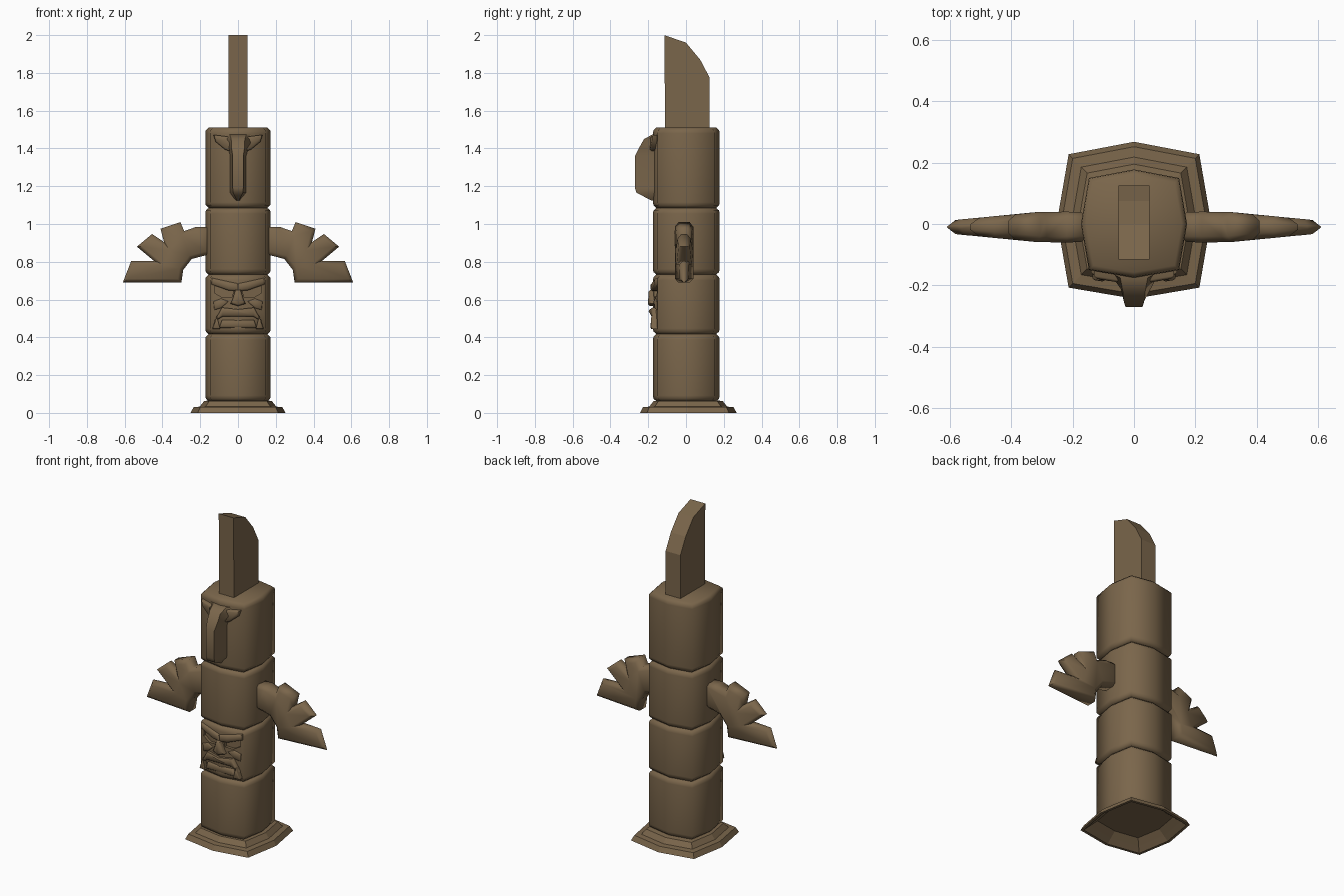
import bpy, bmesh, math

if "Cube" in bpy.data.objects:
    bpy.data.objects.remove(bpy.data.objects["Cube"])

wood = bpy.data.materials.new("brown wood")
wood.diffuse_color = (0.195, 0.132, 0.070, 1)
wood.use_nodes = True
wood.node_tree.nodes["Principled BSDF"].inputs["Base Color"].default_value = wood.diffuse_color

# squarish eight-sided outline shared by every pole section
HALF = [(0, -.175), (.147, -.15), (.173, 0), (.147, .15), (0, .178)]
SECTION = HALF + [(-x, y) for x, y in HALF[3:0:-1]]


def finish(name, bm, angle):
    bmesh.ops.recalc_face_normals(bm, faces=bm.faces)
    me = bpy.data.meshes.new(name)
    bm.to_mesh(me)
    bm.free()
    me.materials.append(wood)
    ob = bpy.data.objects.new(name, me)
    bpy.context.collection.objects.link(ob)
    bpy.ops.object.select_all(action='DESELECT')
    ob.select_set(True)
    bpy.context.view_layer.objects.active = ob
    if angle:
        bpy.ops.object.shade_smooth_by_angle(angle=math.radians(angle))
    return ob


def loft(name, rings, angle=0):
    """Skin a list of closed rings and cap both ends."""
    bm = bmesh.new()
    loops = [[bm.verts.new(p) for p in r] for r in rings]
    n = len(loops[0])
    for a, b in zip(loops, loops[1:]):
        for i in range(n):
            j = (i + 1) % n
            bm.faces.new((a[i], a[j], b[j], b[i]))
    bm.faces.new(loops[0])
    bm.faces.new(loops[-1])
    return finish(name, bm, angle)


def ring(s, z, dy=0):
    return [(x * s, y * s + dy, z) for x, y in SECTION]


def slab(name, pts, front, back, inset, both=False, angle=50):
    """Extrude an (x, z) outline between two depths, with chamfered faces."""
    bm = bmesh.new()
    f = [bm.verts.new((x, front(x), z)) for x, z in pts]
    b = [bm.verts.new((x, back(x), z)) for x, z in pts]
    n = len(pts)
    faces = [bm.faces.new(f), bm.faces.new(b[::-1])]
    for i in range(n):
        j = (i + 1) % n
        bm.faces.new((f[j], f[i], b[i], b[j]))
    bmesh.ops.recalc_face_normals(bm, faces=bm.faces)
    for face in faces if both else faces[:1]:
        bmesh.ops.inset_region(bm, faces=[face], thickness=inset,
                               depth=inset, use_even_offset=True)
    return finish(name, bm, angle)


def surface(x):
    return -.175 + .17 * abs(x)


def relief(name, pts, height, inset=.008, mirror=True):
    """Raised carving that follows the front of the pole."""
    for s in (1, -1) if mirror else (1,):
        slab(name, [(x * s, z) for x, z in pts],
             lambda x: surface(x) - height + inset,
             lambda x: surface(x) + .03, inset)


# stepped base, hollow underneath
loft("base", [ring(s, z, .010) for s, z in
              ((1.0, .055), (1.2, .025), (1.36, 0), (1.45, 0), (1.36, .03),
               (1.17, .033), (1.04, .062), (.9, .066))])

# stacked pole blocks with softened ends
blocks = {}
for name, z0, z1 in (("bottom_block", .062, .417), ("face_block", .417, .732),
                     ("wing_block", .732, 1.085), ("beak_block", 1.085, 1.51)):
    blocks[name] = loft(name, [ring(.9, z0), ring(.985, z0 + .014), ring(1, z0 + .03),
                               ring(1, z1 - .03), ring(.985, z1 - .014), ring(.9, z1)], 75)

# crest blade on top
blade = [(-.11, 1.49), (.125, 1.49), (.125, 1.775), (.075, 1.87), (0, 1.96), (-.115, 2.0)]
loft("crest", [[(x, y, z) for y, z in blade] for x in (-.05, .05)])

# wings with three feather tips, thinner outward
wing = [(.15, .985), (.22, .985), (.285, .963), (.305, 1.01), (.41, .975), (.392, .905),
        (.455, .947), (.535, .88), (.445, .805), (.565, .805), (.61, .69),
        (.30, .69), (.29, .757), (.245, .815), (.15, .84)]
for s in (1, -1):
    slab("wing", [(x * s, z) for x, z in wing],
         lambda x: -.010 - .03 + .028 * max(0, abs(x) - .3) / .3,
         lambda x: -.010 + .03 - .028 * max(0, abs(x) - .3) / .3,
         .02, both=True, angle=60)

# beak with ridge flaring into the brow
beak = [(1.125, .018, .006, -.183), (1.165, .045, .026, -.262), (1.19, .046, .028, -.27),
        (1.36, .046, .028, -.27), (1.40, .058, .034, -.25), (1.45, .09, .036, -.222),
        (1.475, .11, .045, -.175)]
loft("beak", [[(-wb, -.145, z), (-wf, yf, z), (wf, yf, z), (wb, -.145, z)]
              for z, wb, wf, yf in beak], 50)
relief("beak_brow", [(.03, 1.38), (.03, 1.46), (.13, 1.472), (.118, 1.435), (.07, 1.395)], .024)

# eye hollows of the lower face
for s in (1, -1):
    cut = slab("eye_cutter", [(x * s, z) for x, z in
                              ((.03, .615), (.025, .645), (.12, .675), (.125, .635), (.08, .61))],
               lambda x: surface(x) - .05, lambda x: surface(x) + .018, .004, angle=0)
    cut.hide_render = True
    cut.hide_viewport = True
    mod = blocks["face_block"].modifiers.new("eye hollow", 'BOOLEAN')
    mod.object = cut
    mod.solver = 'EXACT'

# lower face carvings
relief("brow", [(.0, .645), (.0, .685), (.05, .695), (.14, .715), (.14, .68), (.05, .648)], .014)
relief("nose", [(-.04, .578), (-.03, .598), (-.015, .65), (.015, .65), (.03, .598),
                (.04, .578), (0, .566)], .026, .009, mirror=False)
relief("cheek", [(.05, .59), (.09, .605), (.13, .59), (.125, .545), (.09, .555)], .008, .005)
relief("upper_lip", [(-.125, .485), (-.085, .558), (0, .548), (.085, .558), (.125, .485),
                     (.08, .51), (-.08, .51)], .024, .008, mirror=False)
relief("lower_lip", [(-.1, .45), (-.085, .492), (.085, .492), (.1, .45)], .018, .008, mirror=False)
relief("tusk", [(.095, .445), (.112, .515), (.136, .445)], .03, .005)
